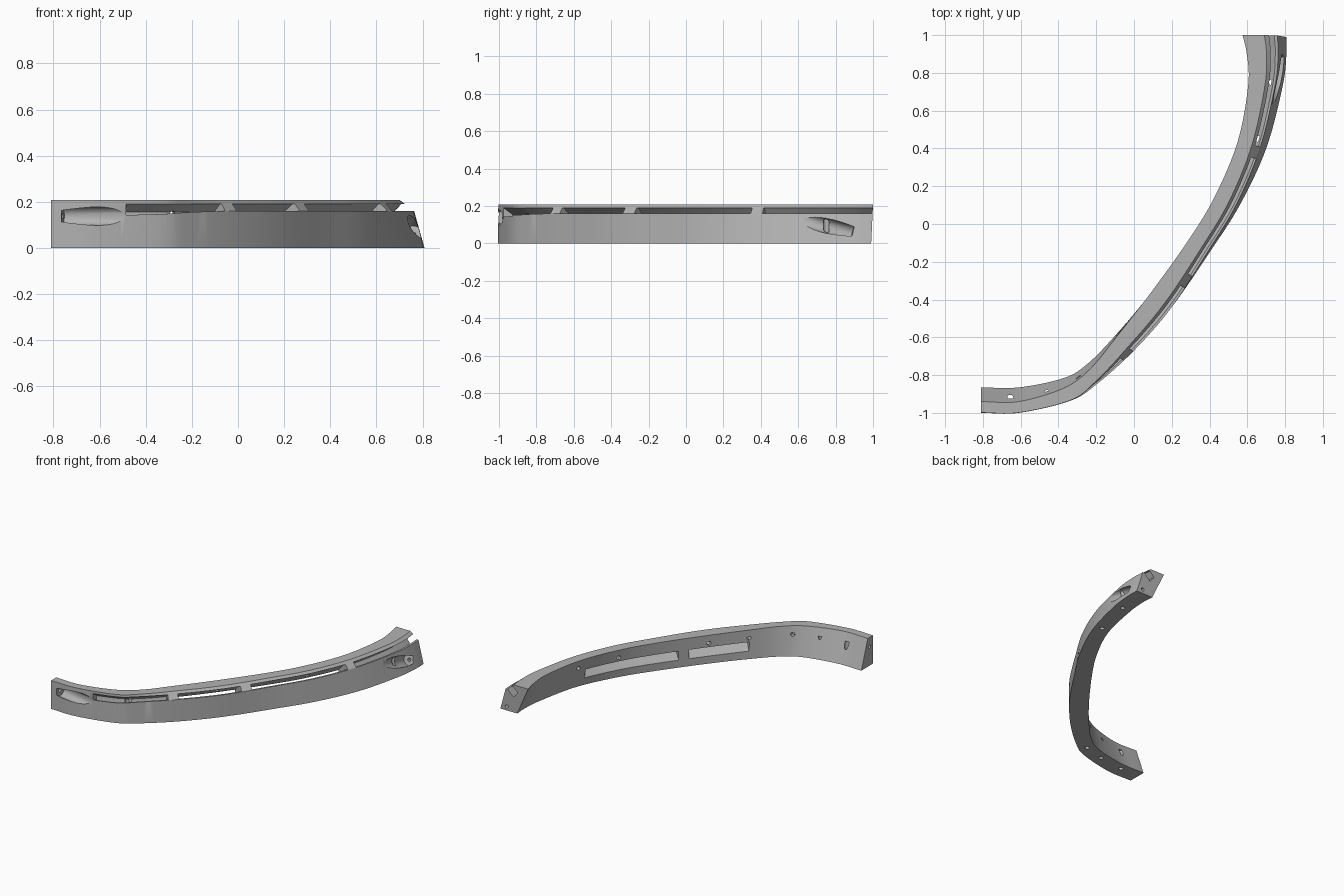
import bpy, bmesh, math
from mathutils import Vector

if "Cube" in bpy.data.objects:
    bpy.data.objects.remove(bpy.data.objects["Cube"])

H = 0.207
grey = bpy.data.materials.new("plain grey")
grey.use_nodes = True
colour = (0.45, 0.45, 0.45, 1)
grey.diffuse_color = colour
grey.node_tree.nodes["Principled BSDF"].inputs["Base Color"].default_value = colour

# Guide points along the four long edges of the rail
OUT_LOW = [(-.81, -1), (-.61, -1), (-.34, -.937), (-.2, -.85), (0, -.67), (.2, -.44),
           (.4, -.15), (.56, .1), (.7, .4), (.787, .73), (.807, .9), (.806, .99)]
OUT_TOP = OUT_LOW[:6] + [(.39, -.143), (.54, .11), (.66, .41), (.735, .735), (.75, .9), (.745, 1)]
IN_LOW = [(-.81, -.865), (-.61, -.865), (-.37, -.815), (-.24, -.735), (-.09, -.58), (.09, -.365),
          (.3, -.085), (.455, .15), (.59, .43), (.66, .74), (.675, .9), (.67, .99)]
IN_TOP = [(-.81, -.94), (-.61, -.94), (-.37, -.868), (-.23, -.765), (-.095, -.6), (.088, -.365),
          (.292, -.08), (.43, .15), (.55, .44), (.605, .74), (.597, .9), (.575, 1)]


def along(points, t):
    """Smooth curve through the points, straight beyond the ends."""
    p = [Vector(q) for q in points]
    p = [2 * p[0] - p[1]] + p + [2 * p[-1] - p[-2]]
    i = max(0, min(int(t), len(points) - 2))
    s = t - i
    a, b, c, d = p[i:i + 4]
    m, n = (c - a) / 2, (d - b) / 2
    if s > 1:
        return c + n * (s - 1)
    return b + m * s + (3 * (c - b) - 2 * m - n) * s**2 + (2 * (b - c) + m + n) * s**3


def place(t, u, z):
    """Point at station t, fraction u from outer to inner side, height z."""
    k = z / H
    outer = along(OUT_LOW, t).lerp(along(OUT_TOP, t), k)
    inner = along(IN_LOW, t).lerp(along(IN_TOP, t), k)
    xy = outer + (inner - outer) * u
    return Vector((xy.x, xy.y, z))


def ramp(t, a, b):
    s = max(0, min(1, (t - a) / (b - a)))
    return s * s * (3 - 2 * s)


def lip(t):
    return .142 + .018 * ramp(t, 1, 4)


def ridge(t):
    return .02 + .3 * ramp(t, 1.8, 4.2)


def sweep(name, section, t0, t1, steps):
    bm = bmesh.new()
    rings = []
    for i in range(steps + 1):
        t = t0 + (t1 - t0) * i / steps
        rings.append([bm.verts.new(place(t, u, z)) for u, z in section(t)])
    n = len(rings[0])
    for r, q in zip(rings, rings[1:]):
        for j in range(n):
            bm.faces.new((r[j], r[(j + 1) % n], q[(j + 1) % n], q[j]))
    bm.faces.new(rings[0])
    bm.faces.new(rings[-1])
    bmesh.ops.recalc_face_normals(bm, faces=bm.faces)
    return finish(name, bm)


def finish(name, bm):
    mesh = bpy.data.meshes.new(name)
    bm.to_mesh(mesh)
    bm.free()
    mesh.materials.append(grey)
    ob = bpy.data.objects.new(name, mesh)
    bpy.context.collection.objects.link(ob)
    return ob


def bore(name, a, b, radius, sides=24):
    a, b = Vector(a), Vector(b)
    bm = bmesh.new()
    bmesh.ops.create_cone(bm, cap_ends=True, segments=sides, radius1=radius,
                          radius2=radius, depth=(b - a).length)
    bm.transform((b - a).to_track_quat('Z', 'Y').to_matrix().to_4x4())
    bmesh.ops.translate(bm, verts=bm.verts, vec=(a + b) / 2)
    return finish(name, bm)


# Rail body with a chamfered outer shoulder
rail = sweep("curved_rail", lambda t: [(0, 0), (0, lip(t)), (ridge(t), H), (1, H), (1, 0)], 0, 11, 88)


# Channel sections: a blind groove, and one that opens through the inner wall
def blind(t):
    f = ridge(t)
    return [(-.4, lip(t)), (.1, lip(t)), (.5, .115), (.62, .155), (f, .19), (-.4, .19)]


def through(t):
    f = ridge(t)
    return [(-.4, lip(t)), (.1, lip(t)), (1.3, .02), (1.3, .09), (f, .19), (-.4, .19)]


cutters = []
for section, t0, t1 in [(blind, 1.45, 3.73), (through, 3.97, 5.35),
                        (through, 5.55, 7.8), (blind, 8.0, 11.3)]:
    cutters.append(sweep("channel_cutter", section, t0, t1, 24))

# Angled fastener pockets with pilot holes through both ends
for end, mid, reach in [((-.76, -.97, .138), (-.6, -1, .138), 2.5),
                        ((.76, .89, .057), (.768, .75, .095), 2.5)]:
    end, mid = Vector(end), Vector(mid)
    axis = mid - end
    cutters.append(bore("pocket_cutter", end, end + axis * reach, .04, 32))
    cutters.append(bore("pilot_cutter", end + axis * .2, end - axis * 1.2, .012, 16))

# Small drains through the inner wall
for t in (2.5, 4.0, 4.95, 7.0, 8.0):
    cutters.append(bore("drain_cutter", place(t, .45, .145), place(t, 1.25, .15), .014, 16))

# Vertical fixing holes
for x, y in [(-.655, -.92), (-.46, -.895), (-.3, -.85), (.66, .45), (.73, .75)]:
    cutters.append(bore("fixing_cutter", (x, y, -.05), (x, y, .15), .016, 16))

for c in cutters:
    c.hide_render = True
    mod = rail.modifiers.new("cut", 'BOOLEAN')
    mod.operation = 'DIFFERENCE'
    mod.solver = 'EXACT'
    mod.object = c

# Bake the cuts and drop the cutters
deps = bpy.context.evaluated_depsgraph_get()
baked = bpy.data.meshes.new_from_object(rail.evaluated_get(deps))
rail.modifiers.clear()
rail.data = baked
for c in cutters:
    bpy.data.objects.remove(c)

for ob in bpy.context.selected_objects:
    ob.select_set(False)
rail.select_set(True)
bpy.context.view_layer.objects.active = rail
bpy.ops.object.shade_smooth_by_angle(angle=math.radians(30))
